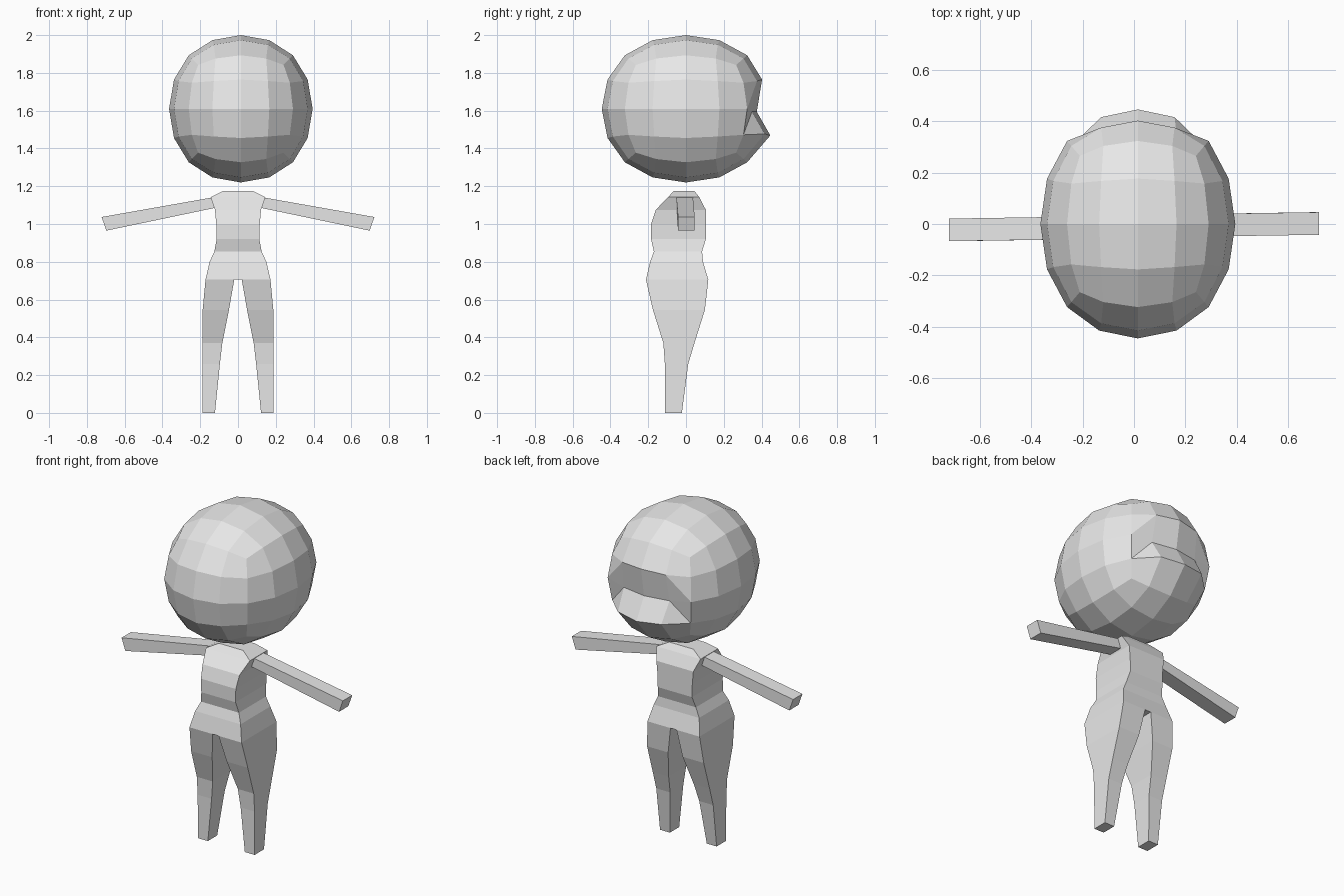
import bpy
import bmesh
from mathutils import Vector

cube = bpy.data.objects.get("Cube")
if cube:
    bpy.data.objects.remove(cube, do_unlink=True)

# Single plain grey material
grey = bpy.data.materials.new("plain_grey")
grey.use_nodes = True
grey.diffuse_color = (0.8, 0.8, 0.8, 1)
grey.node_tree.nodes["Principled BSDF"].inputs["Base Color"].default_value = grey.diffuse_color


def add_object(name, bm):
    bmesh.ops.recalc_face_normals(bm, faces=bm.faces)
    mesh = bpy.data.meshes.new(name)
    bm.to_mesh(mesh)
    bm.free()
    mesh.materials.append(grey)
    obj = bpy.data.objects.new(name, mesh)
    bpy.context.collection.objects.link(obj)
    return obj


def loft(name, rings):
    """Skin a row of four-cornered rings and cap both ends."""
    bm = bmesh.new()
    loops = [[bm.verts.new(p) for p in ring] for ring in rings]
    for a, b in zip(loops, loops[1:]):
        for i in range(4):
            j = (i + 1) % 4
            bm.faces.new((a[i], a[j], b[j], b[i]))
    bm.faces.new(loops[0])
    bm.faces.new(loops[-1])
    return add_object(name, bm)


def level_ring(z, x0, x1, y0, y1):
    return [(x0, y0, z), (x1, y0, z), (x1, y1, z), (x0, y1, z)]


# Torso: height, half width, front, back
torso = [(1.175, .08, -.065, .045), (1.142, .145, -.095, .07),
         (1.075, .122, -.16, .105), (1.0, .115, -.185, .105),
         (.92, .113, -.185, .105), (.855, .125, -.17, .085),
         (.8, .15, -.19, .09), (.705, .172, -.212, .118)]
loft("torso", [level_ring(z, -w, w, f, b) for z, w, f, b in torso])

# Legs: height, inner side, outer side, front, back
leg = [(.705, .02, .172, -.212, .118), (.545, .048, .187, -.175, .1),
       (.37, .083, .188, -.12, .045), (.26, .096, .188, -.112, .012),
       (0, .122, .187, -.11, -.022)]

for side, label in ((1, "left"), (-1, "right")):
    loft(label + "_leg", [level_ring(z, side * i, side * o, f, b) for z, i, o, f, b in leg])
    # Arms: upper corner, lower corner, sideways swing
    arm = [((.11, 1.145), (.10, 1.09), .003), ((.722, 1.037), (.697, .965), .0125)]
    rings = []
    for (xt, zt), (xb, zb), swing in arm:
        mid = side * swing - .0105
        rings.append([(side * xt, mid - .044, zt), (side * xt, mid + .044, zt),
                      (side * xb, mid + .044, zb), (side * xb, mid - .044, zb)])
    loft(label + "_arm", rings)

# Head: rounded cube, normalised to unit extents
bm = bmesh.new()
bmesh.ops.create_cube(bm, size=2)
head = add_object("head", bm)
mod = head.modifiers.new("rounding", "SUBSURF")
mod.levels = 2
bpy.context.view_layer.objects.active = head
head.select_set(True)
bpy.ops.object.modifier_apply(modifier=mod.name)

bm = bmesh.new()
bm.from_mesh(head.data)
reach = max(v.co.z for v in bm.verts)
for v in bm.verts:
    v.co /= reach


def nearest(x, y, z):
    return min(bm.verts, key=lambda v: (v.co - Vector((x, y, z))).length)


# Creases at both ends of the notch
pairs = []
for s in (1, -1):
    inner = nearest(s * .38, .95, 0)
    pairs.append((inner, nearest(s * .72, .7, -.38)))
    pairs.append((nearest(s * .72, .72, 0), nearest(s * .38, .9, .38)))
for pair in pairs:
    bmesh.ops.connect_verts(bm, verts=pair)

# Notch pressed into the back, with a lip below it
for v in bm.verts:
    if v.co.y > .6 and abs(v.co.x) < .5:
        if abs(v.co.z) < .1:
            v.co.y *= .84
            v.co.z -= .04
        elif -.5 < v.co.z < -.2:
            v.co.y *= 1.075
            v.co.z += .035
        elif .2 < v.co.z < .5:
            v.co.y *= .97

# Final head size and place
for v in bm.verts:
    v.co = Vector((v.co.x * .38 + .015, v.co.y * .446, v.co.z * .39 + 1.61))
bm.to_mesh(head.data)
bm.free()

for obj in bpy.context.collection.objects:
    if obj.type == "MESH" and grey.name in obj.data.materials:
        obj.data.shade_flat()
